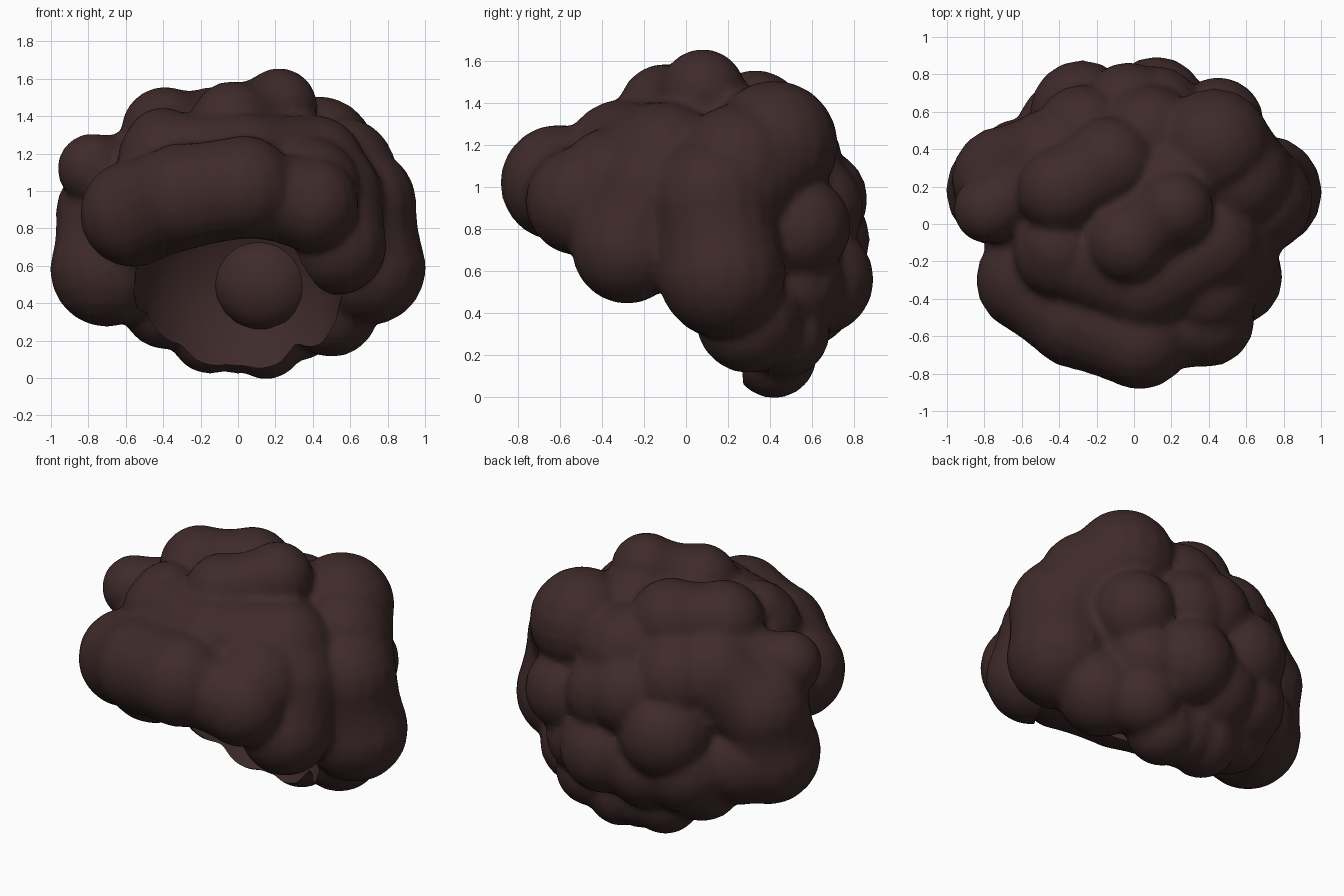
import bpy, bmesh, math
from mathutils import Matrix, Vector

if "Cube" in bpy.data.objects:
    bpy.data.objects.remove(bpy.data.objects["Cube"])

brown = bpy.data.materials.new("dark_brown")
brown.diffuse_color = (0.05, 0.0235, 0.0235, 1)
brown.use_nodes = True
brown.node_tree.nodes["Principled BSDF"].inputs["Base Color"].default_value = brown.diffuse_color
GROW = .008  # makes up for the shrinkage of smoothing


def make_balls(name, balls, segments=16, grow=0):
    """One mesh of balls given as (x, y, z, radius or radii)."""
    bm = bmesh.new()
    for x, y, z, r in balls:
        radii = r if isinstance(r, tuple) else (r, r, r)
        radii = [a + grow for a in radii]
        m = Matrix.Translation((x, y, z)) @ Matrix.Diagonal((*radii, 1))
        bmesh.ops.create_uvsphere(bm, u_segments=segments, v_segments=segments // 2 + 2,
                                  radius=1, matrix=m)
    for f in bm.faces:
        f.smooth = True
    me = bpy.data.meshes.new(name)
    bm.to_mesh(me)
    bm.free()
    me.materials.append(brown)
    ob = bpy.data.objects.new(name, me)
    bpy.context.collection.objects.link(ob)
    return ob


def lobe(*balls, steps=4, waist=.08):
    """Long curl: balls blended from one control ball to the next, slimmer between."""
    out = [balls[0]]
    for a, b in zip(balls, balls[1:]):
        for i in range(1, steps + 1):
            x, y, z, r = Vector(a).lerp(Vector(b), i / steps)
            out.append((x, y, z, r * (1 - waist * math.sin(math.pi * i / steps))))
    return out


# Long curls
fringe = lobe((-.56, -.3, .88, .28), (-.3, -.49, .97, .28), (.03, -.61, 1.02, .27), waist=.03)
fringe += lobe((.03, -.58, 1.0, .25), (.39, -.51, .93, .25))
band = lobe((-.38, -.15, 1.16, .26), (.05, -.3, 1.13, .28), (.4, -.1, 1.12, .28),
            (.5, -.17, .97, .27), (.53, -.28, .71, .26), waist=.02)
crown = lobe((-.03, -.1, 1.36, .22), (.22, .08, 1.45, .2), waist=.12)
crown += lobe((-.39, .18, 1.32, .23), (-.13, .33, 1.31, .24))
right_side = lobe((.7, .17, .59, .3), (.65, .13, .93, .3), (.43, .42, 1.2, .3), waist=.04)
left_side = lobe((-.7, .18, .58, .3), (-.69, .24, .88, .28), (-.45, .33, 1.06, .28), waist=.04)
left_side += lobe((-.78, .08, 1.12, .18), (-.55, .2, 1.12, .2))

# Single curls
singles = [(-.4, -.13, 1.24, .2), (-.54, -.03, .88, .27), (.2, .2, 1.25, .25),
           (.55, .25, 1.1, .29), (.45, .54, .81, .24), (.5, .3, .37, .25),
           (.38, -.34, 1.0, .28), (.02, .1, 1.1, .36)]
back = [(-.28, .6, .75, .27), (-.03, .62, .94, .24), (-.35, .5, .52, .27),
        (.12, .63, .56, .26), (-.6, .29, .56, .27), (-.27, .48, 1.05, .26),
        (.32, .5, .55, .25), (.08, .47, 1.12, .27), (-.12, .55, .5, .26),
        (.12, .6, .9, .24)]
nape = [(.15, .42, .2, .2), (-.15, .42, .24, .21), (.32, .47, .31, .21),
        (-.38, .38, .4, .24), (0, .43, .22, .19)]
core = [(0, .1, .88, (.62, .5, .48))]

hair = make_balls("curly_hair", fringe + band + crown + right_side + left_side
                  + singles + back + nape + core, grow=GROW)

# Hollow for the head, open to the front and below
hollow = make_balls("head_hollow_cutter", [(0, -.07, .45, (.56, .5, .6))], 24)
hollow.hide_render = True

remesh = hair.modifiers.new("merge_curls", 'REMESH')
remesh.mode = 'VOXEL'
remesh.voxel_size = .025
remesh.use_smooth_shade = True
soft = hair.modifiers.new("soften_creases", 'SMOOTH')
soft.factor = .5
soft.iterations = 6
cut = hair.modifiers.new("hollow_out", 'BOOLEAN')
cut.operation = 'DIFFERENCE'
cut.object = hollow
cut.solver = 'EXACT'

# Bake the modifiers, then drop the cutter
bpy.context.view_layer.update()
dg = bpy.context.evaluated_depsgraph_get()
baked = bpy.data.meshes.new_from_object(hair.evaluated_get(dg))
hair.modifiers.clear()
hair.data = baked
bpy.data.objects.remove(hollow)
hair.data.materials.clear()
hair.data.materials.append(brown)
for p in hair.data.polygons:
    p.material_index = 0
bpy.ops.object.select_all(action='DESELECT')
hair.select_set(True)
bpy.context.view_layer.objects.active = hair
bpy.ops.object.shade_smooth_by_angle(angle=.9)

# Single curl bulging inside the hollow
make_balls("inner_curl", [(.14, .44, .5, (.27, .2, .25))])
